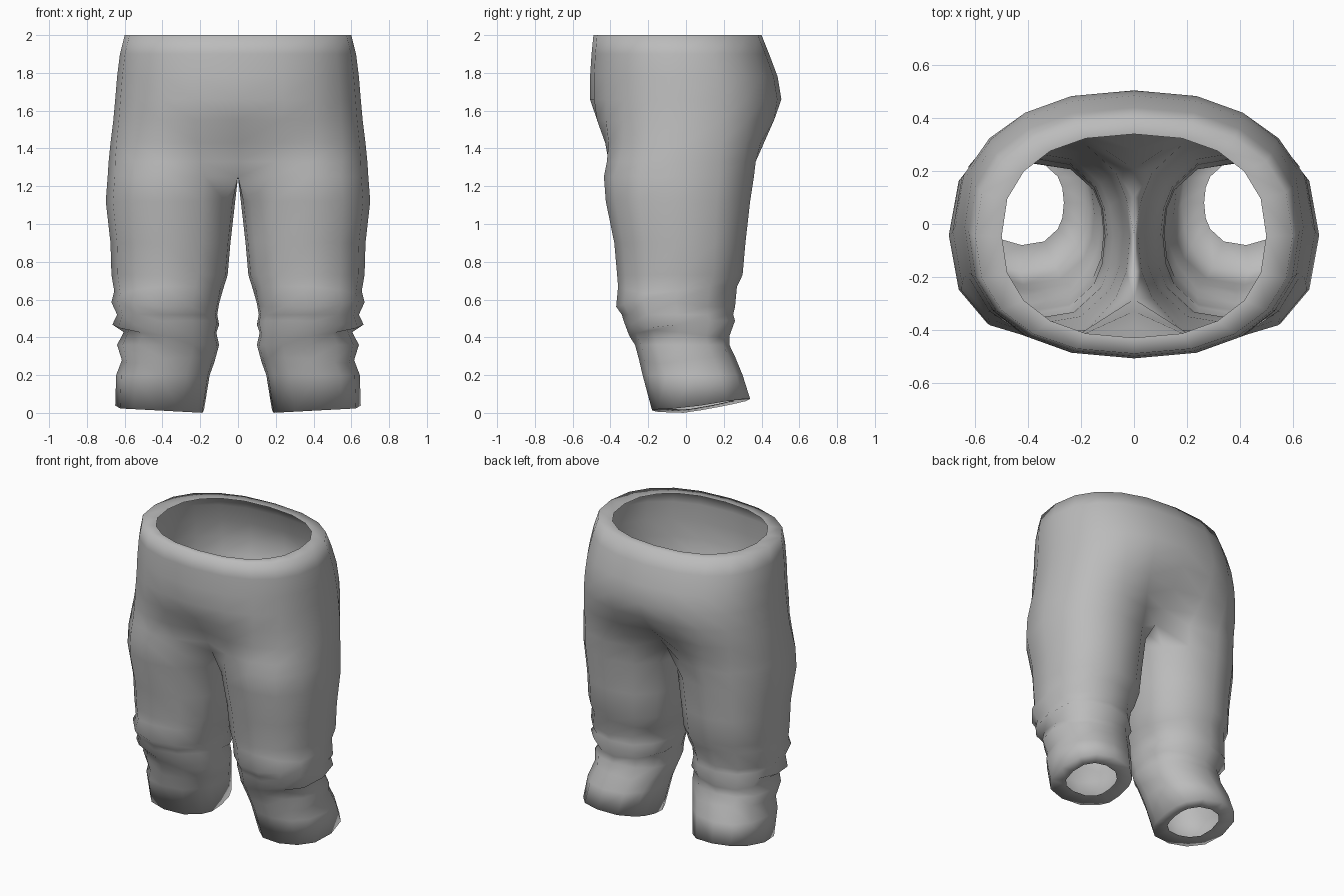
import bpy, bmesh
from math import sin, cos, radians, pi

cube = bpy.data.objects.get("Cube")
if cube:
    bpy.data.objects.remove(cube)

ARC = 10       # steps round the outside, from front centre to back centre
INNER = 3      # extra points on the inside of the thigh
SPREAD = 55    # how far the leg arc wraps inwards, in degrees

# Leg sections: height, inner x, outer x, front y, back y
LEG = [
    (.0, .18, .65, -.18, .34),
    (.2, .15, .645, -.23, .3),
    (.28, .125, .615, -.25, .26),
    (.36, .1, .64, -.27, .23),
    (.42, .115, .605, -.3, .23),
    (.47, .1, .665, -.33, .26),
    (.52, .11, .64, -.34, .25),
    (.58, .1, .67, -.37, .26),
    (.65, .08, .655, -.36, .27),
    (.73, .055, .67, -.365, .3),
    (.9, .04, .675, -.38, .315),
    (1.12, .015, .7, -.425, .34),
    (1.25, .0, .69, -.435, .36),
]
# Hip sections: height, blend from leg to waist, outer x, front y, back y
HIP = [
    (1.33, .3, .685, -.44, .39),
    (1.43, .6, .675, -.455, .44),
    (1.55, .87, .66, -.495, .49),
    (1.66, 1, .65, -.508, .505),
    (1.78, 1, .64, -.508, .485),
    (1.9, 1, .625, -.5, .44),
    (2, 1, .6, -.49, .4),
]


def power(v, e=.86):
    return abs(v) ** e * (1 if v >= 0 else -1)


def oval(angle, x0, x1, y0, y1):
    """Point on a slightly squared oval filling the given box."""
    a = radians(angle)
    return ((x0 + x1) / 2 + (x1 - x0) / 2 * power(cos(a)),
            (y0 + y1) / 2 + (y1 - y0) / 2 * power(sin(a)))


def arc_angle(i, spread):
    return (90 + spread) * (2 * i / ARC - 1)


def leg_points(box):
    pts = [oval(arc_angle(i, SPREAD), *box) for i in range(ARC + 1)]
    step = (180 - 2 * SPREAD) / (INNER + 1)
    return pts + [oval(90 + SPREAD + step * (k + 1), *box) for k in range(INNER)]


def hip_points(t, x1, y0, y1):
    pts = []
    for i in range(ARC + 1):
        lx, ly = oval(arc_angle(i, SPREAD), 0, x1, y0, y1)
        wx, wy = oval(arc_angle(i, 0), -x1, x1, y0, y1)
        x = 0 if i in (0, ARC) else lx + (wx - lx) * t
        pts.append((x, ly + (wy - ly) * t))
    return pts


bm = bmesh.new()


def add_ring(points, height):
    return [bm.verts.new((x, y, height(x, y))) for x, y in points]


def bridge(a, b, closed):
    n = len(a) if closed else ARC
    for i in range(n):
        j = (i + 1) % len(a)
        bm.faces.new((a[i], a[j], b[j], b[i]))


def hem(x, y):
    return .025 * (x - .18) / .47 + .06 * max(0, y) / .34


# Folded-in cuff at the ankle
x0, x1, y0, y1 = LEG[0][1:]
cuff = leg_points((x0 + .085, x1 - .09, y0 + .1, y1 - .1))
ring = add_ring(cuff, lambda x, y: hem(x, y) + .012)

# Leg, with creased folds bunched below the knee
for n, (z, *box) in enumerate(LEG):
    pts = leg_points(box)
    if n == len(LEG) - 1:      # join the thighs along the centre line
        pts = [(0 if i == 0 or i >= ARC else x, y) for i, (x, y) in enumerate(pts)]
    if n == 0:
        new = add_ring(pts, hem)
    else:
        wave = .022 * sin(n * 2.1) if .25 < z < .7 else 0
        new = add_ring(pts, lambda x, y: z + wave * sin(9 * y + 5 * x))
    bridge(ring, new, True)
    ring = new

# Hips and waist
ring = ring[:ARC + 1]
for z, *shape in HIP:
    new = add_ring(hip_points(*shape), lambda x, y: z)
    bridge(ring, new, False)
    ring = new

# Folded-in waistband
new = add_ring(hip_points(1, .5, -.43, .34), lambda x, y: 2 - .003)
bridge(ring, new, False)

# Mirror to the other side and weld the centre seam
geom = bm.verts[:] + bm.edges[:] + bm.faces[:]
bmesh.ops.mirror(bm, geom=geom, axis='X', merge_dist=.0005)
bmesh.ops.remove_doubles(bm, verts=bm.verts[:], dist=.0005)
bmesh.ops.recalc_face_normals(bm, faces=bm.faces[:])

mesh = bpy.data.meshes.new("trousers")
bm.to_mesh(mesh)
bm.free()
mesh.shade_smooth()
trousers = bpy.data.objects.new("trousers", mesh)
bpy.context.collection.objects.link(trousers)

# Plain cloth
cloth = bpy.data.materials.new("grey_cloth")
cloth.use_nodes = True
grey = (.5, .5, .5, 1)
cloth.diffuse_color = grey
cloth.node_tree.nodes["Principled BSDF"].inputs["Base Color"].default_value = grey
mesh.materials.append(cloth)
